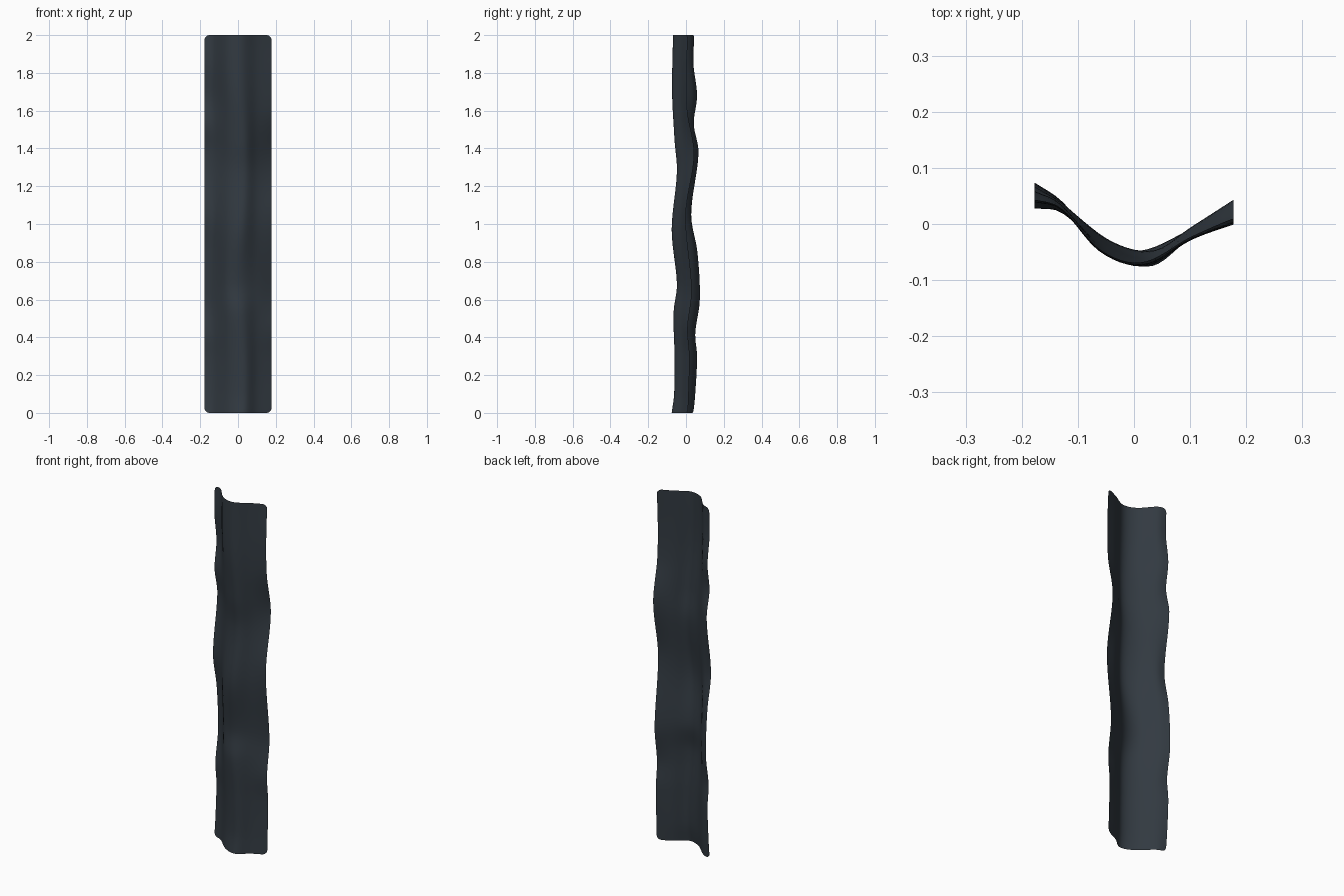
import bpy, bmesh, math

if "Cube" in bpy.data.objects:
    bpy.data.objects.remove(bpy.data.objects["Cube"])

HEIGHT, HALF_W, CORNER = 2.0, 0.177, 0.025


def spline(keys, t):
    """Smooth curve through (t, value) pairs."""
    n = len(keys)

    def slope(k):
        a, b = keys[max(k - 1, 0)], keys[min(k + 1, n - 1)]
        return (b[1] - a[1]) / (b[0] - a[0])

    i = 0
    while i < n - 2 and t > keys[i + 1][0]:
        i += 1
    (t0, v0), (t1, v1) = keys[i], keys[i + 1]
    h = t1 - t0
    u = min(max((t - t0) / h, 0), 1)
    return ((2*u**3 - 3*u**2 + 1) * v0 + (u**3 - 2*u**2 + u) * h * slope(i)
            + (3*u**2 - 2*u**3) * v1 + (u**3 - u**2) * h * slope(i + 1))


# Depth along the height for the folds: left edge, centre ridge, right edge
LEFT = [(0, .04), (.1, .05), (.3, .06), (.42, .05), (.6, .075), (.85, .062), (1.05, .028),
        (1.38, .068), (1.53, .042), (1.68, .06), (1.85, .04), (2, .045)]
RIDGE = [(0, -.075), (.1, -.062), (.3, -.06), (.53, -.065), (.68, -.047), (.97, -.075),
         (1.28, -.047), (1.45, -.06), (1.7, -.073), (2, -.068)]
RIGHT = [(0, .012), (.3, .02), (.45, .01), (.65, .032), (1.05, .0), (1.37, .045),
         (1.6, .008), (1.8, .003), (2, .012)]


def depth(x, z):
    l, c, r = (spline(k, z) for k in (LEFT, RIDGE, RIGHT))
    shift = 0.012 * math.sin(5.5 * z + 0.6)          # the ridge wanders sideways
    cross = [(-.18, l), (-.13, l * .45 + .008), (-.05 + shift, c * .68),
             (.025 + shift, c), (.1, c * .4 + r * .3), (.18, r)]
    return spline(cross, x)


# Hanging strip: one thin sheet with rounded corners
bm = bmesh.new()
ends = [CORNER * (1 - math.cos(a * math.pi / 10)) for a in range(6)]
mid = [CORNER + (HEIGHT - 2 * CORNER) * i / 80 for i in range(1, 80)]
levels = ends + mid + [HEIGHT - e for e in reversed(ends)]
COLS = 28
rows = []
for z in levels:
    d = max(0, CORNER - min(z, HEIGHT - z))
    half = HALF_W - CORNER + math.sqrt(max(CORNER**2 - d**2, 0))
    row = []
    for i in range(COLS + 1):
        x = half * (2 * i / COLS - 1)
        row.append(bm.verts.new((x, depth(x, z), z)))
    rows.append(row)
for a, b in zip(rows, rows[1:]):
    for i in range(COLS):
        bm.faces.new((a[i], a[i + 1], b[i + 1], b[i])).smooth = True

mesh = bpy.data.meshes.new("cloth_strip")
bm.to_mesh(mesh)
bm.free()
strip = bpy.data.objects.new("cloth_strip", mesh)
bpy.context.collection.objects.link(strip)

mat = bpy.data.materials.new("dark slate cloth")
mat.diffuse_color = (0.032, 0.042, 0.053, 1)
mat.use_nodes = True
mat.node_tree.nodes["Principled BSDF"].inputs["Base Color"].default_value = mat.diffuse_color
mesh.materials.append(mat)
